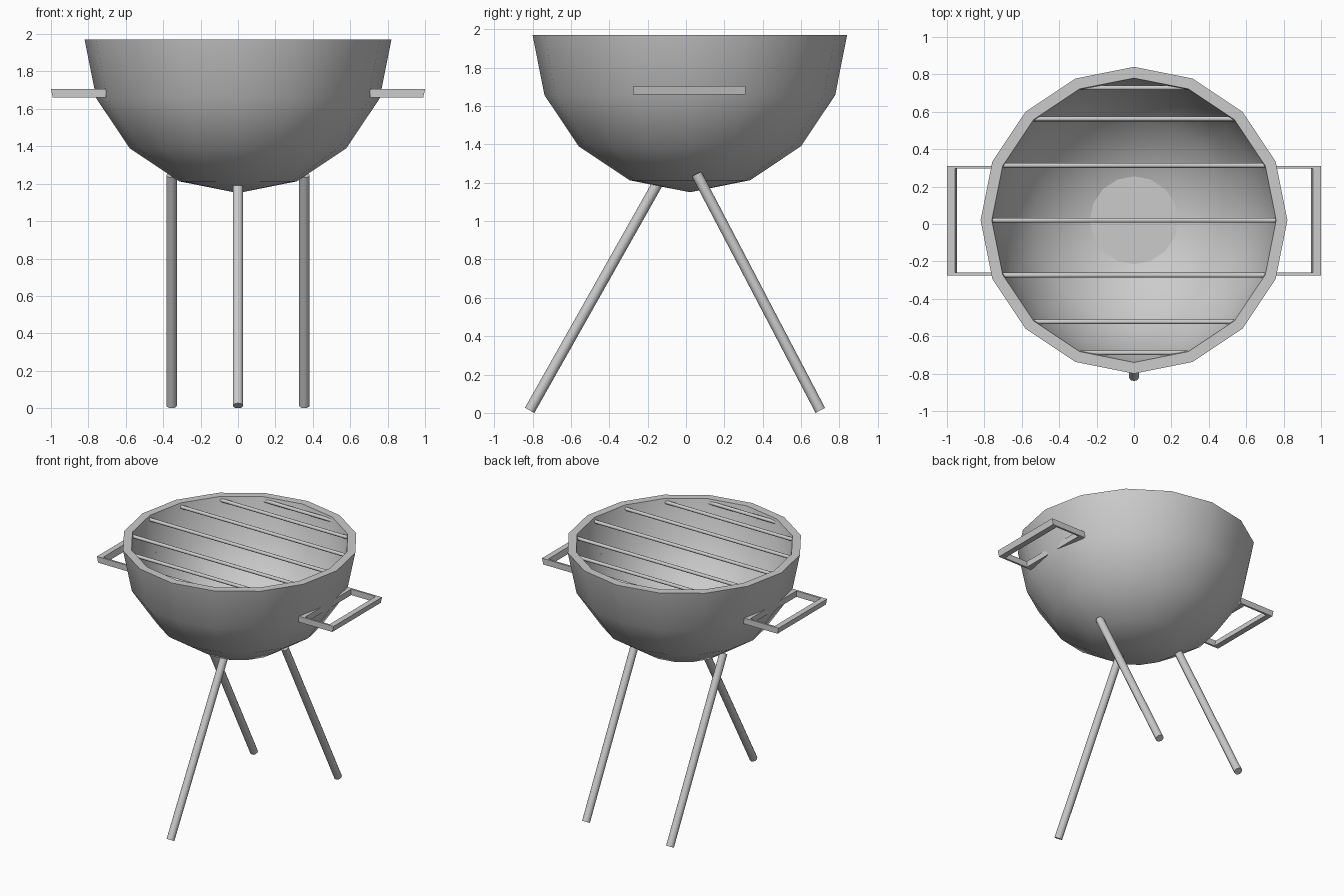
import bpy, bmesh
from math import sin, cos, pi, radians
from mathutils import Vector

if "Cube" in bpy.data.objects:
    bpy.data.objects.remove(bpy.data.objects["Cube"])

CY, RIM, SEG = 0.02, 1.97, 16   # bowl centre y, rim height, sides


def finish(bm, name, smooth=True):
    bmesh.ops.recalc_face_normals(bm, faces=bm.faces[:])
    me = bpy.data.meshes.new(name)
    bm.to_mesh(me)
    bm.free()
    ob = bpy.data.objects.new(name, me)
    bpy.context.collection.objects.link(ob)
    if smooth:
        bpy.ops.object.select_all(action='DESELECT')
        ob.select_set(True)
        bpy.context.view_layer.objects.active = ob
        bpy.ops.object.shade_smooth_by_angle(angle=radians(35))
    return ob


def rod(name, a, b, r, sides=12):
    a, b = Vector(a), Vector(b)
    d = b - a
    bm = bmesh.new()
    bmesh.ops.create_cone(bm, cap_ends=True, segments=sides,
                          radius1=r, radius2=r, depth=d.length)
    bmesh.ops.rotate(bm, verts=bm.verts, cent=(0, 0, 0),
                     matrix=d.to_track_quat('Z', 'Y').to_matrix())
    bmesh.ops.translate(bm, verts=bm.verts, vec=(a + b) / 2)
    return finish(bm, name)


# Bowl: outer and inner hemispheres revolved as one closed profile
bm = bmesh.new()
profile = [(0.82 * sin(i * pi / 8), RIM - 0.82 * cos(i * pi / 8)) for i in range(5)]
profile += [(0.76 * sin(i * pi / 8), RIM - 0.76 * cos(i * pi / 8)) for i in range(4, -1, -1)]
verts = [bm.verts.new((r, CY, z)) for r, z in profile]
edges = [bm.edges.new(p) for p in zip(verts, verts[1:])]
bmesh.ops.spin(bm, geom=verts + edges, cent=(0, CY, 0), axis=(0, 0, 1),
               angle=2 * pi, steps=SEG, use_merge=True)
bmesh.ops.remove_doubles(bm, verts=bm.verts[:], dist=0.0005)
finish(bm, "bowl")

# Flat plate in the bottom of the bowl
bm = bmesh.new()
bmesh.ops.create_circle(bm, cap_ends=True, segments=SEG, radius=0.235)
bmesh.ops.translate(bm, verts=bm.verts, vec=(0, CY, 1.258))
finish(bm, "bottom_plate", False)

# Grill bars joining opposite corners of the rim
for k in range(-3, 4):
    x, y = 0.767 * cos(k * pi / 8), CY + 0.767 * sin(k * pi / 8)
    rod(f"grill_bar_{k + 4}", (-x, y, 1.94), (x, y, 1.94), 0.013)

# Legs
rod("front_leg", (0, -0.815, 0.013), (0, -0.14, 1.21), 0.028)
for side, n in ((-1, "left"), (1, "right")):
    rod(f"back_leg_{n}", (side * 0.355, 0.70, 0.013), (side * 0.355, 0.055, 1.245), 0.028)


# Handles: rectangular frames pushed into the bowl sides
def handle(name, s):
    bm = bmesh.new()
    rings = []
    for z, outer in ((1.66, 0.99), (1.705, 1.0)):
        for x0, x1, h in ((0.705, outer, 0.2925), (0.75, outer - 0.043, 0.278)):
            rings.append([bm.verts.new((s * x, 0.0175 + y, z)) for x, y in
                          ((x0, -h), (x1, -h), (x1, h), (x0, h))])
    lo, li, to, ti = rings
    for a, b in ((lo, li), (to, ti), (lo, to), (li, ti)):
        for i in range(4):
            j = (i + 1) % 4
            bm.faces.new((a[i], a[j], b[j], b[i]))
    finish(bm, name, False)


handle("handle_right", 1)
handle("handle_left", -1)
